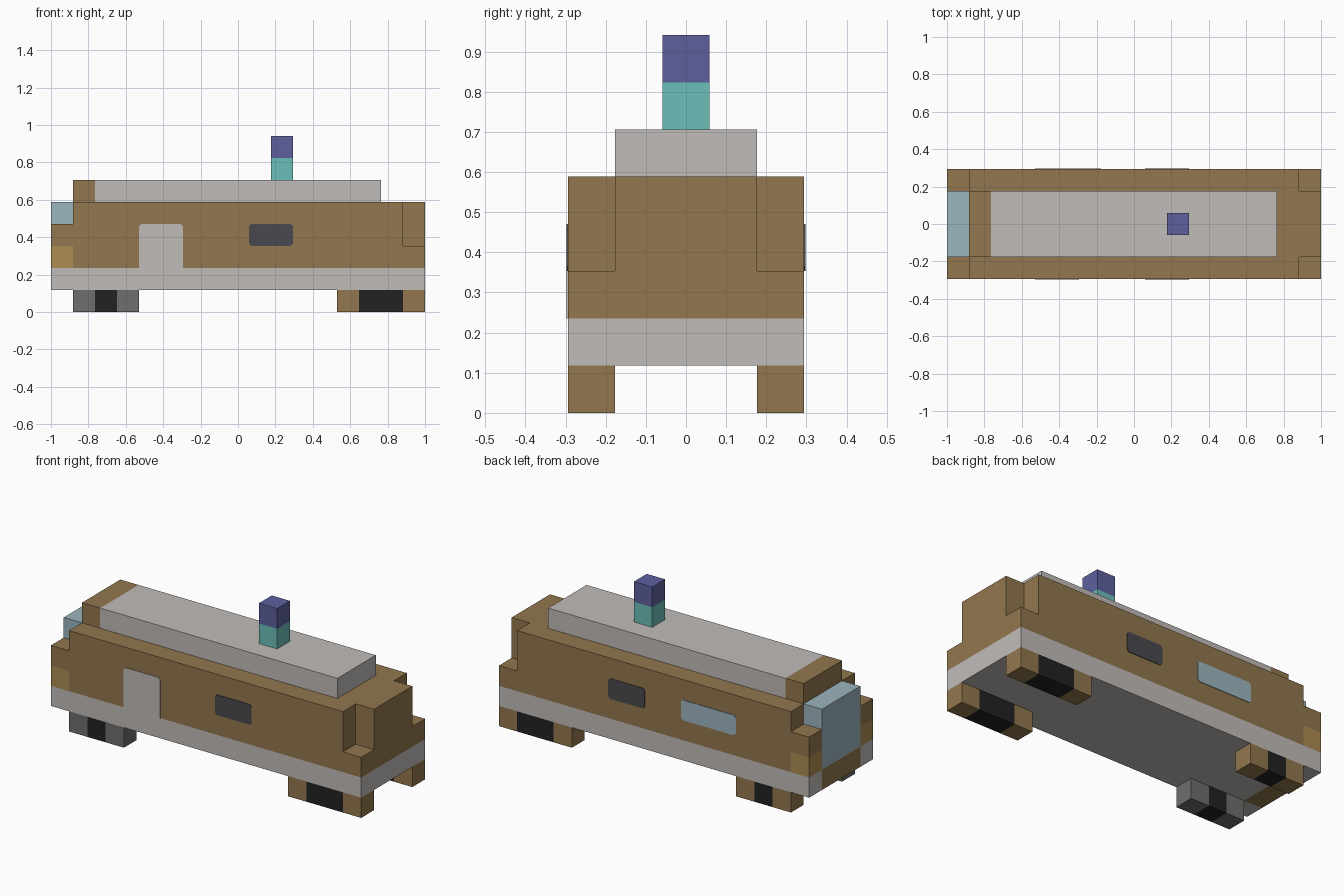
import bpy
import bmesh
from mathutils import Vector

if "Cube" in bpy.data.objects:
    bpy.data.objects.remove(bpy.data.objects["Cube"], do_unlink=True)

# The model sits on a block grid: 17 long, 5 wide, 8 high
LENGTH, WIDTH = 17, 5
U = 2 / LENGTH
PLATE = 0.03  # plate thickness in blocks


def linear(c):
    c /= 255
    return c / 12.92 if c <= 0.04045 else ((c + 0.055) / 1.055) ** 2.4


def material(name, r, g, b):
    m = bpy.data.materials.new(name)
    color = (linear(r), linear(g), linear(b), 1)
    m.use_nodes = True
    m.diffuse_color = color
    m.node_tree.nodes["Principled BSDF"].inputs["Base Color"].default_value = color
    return m


BROWN = material("brown", 146, 119, 78)
GREY = material("pale grey", 192, 188, 185)
GLASS = material("light blue glass", 156, 181, 190)
AMBER = material("amber", 174, 140, 83)
CHARCOAL = material("charcoal", 74, 74, 79)
MID_GREY = material("mid grey", 110, 110, 110)
BLACK = material("black", 34, 34, 34)
TEAL = material("teal", 107, 191, 185)
PURPLE = material("purple", 93, 96, 158)


def box(name, mat, x, y, z, chamfer=None):
    """Box from block ranges; chamfer picks which corners seen from the side are cut."""
    lo, hi = Vector((x[0], y[0], z[0])), Vector((x[1], y[1], z[1]))
    origin = Vector((LENGTH / 2, WIDTH / 2, 0))
    bm = bmesh.new()
    bmesh.ops.create_cube(bm, size=1)
    for v in bm.verts:
        p = Vector(a + (b - a) * (c + 0.5) for a, b, c in zip(lo, hi, v.co))
        v.co = (p - origin) * U
    if chamfer:
        middle = (lo.z + hi.z) / 2 * U
        edges = [e for e in bm.edges
                 if abs(e.verts[0].co.y - e.verts[1].co.y) > 1e-4
                 and (chamfer == "all" or e.verts[0].co.z > middle)]
        bmesh.ops.bevel(bm, geom=edges, offset=0.1 * U, segments=1, affect='EDGES')
    mesh = bpy.data.meshes.new(name)
    bm.to_mesh(mesh)
    bm.free()
    mesh.materials.append(mat)
    obj = bpy.data.objects.new(name, mesh)
    bpy.context.collection.objects.link(obj)
    return obj


FULL, MIDDLE = (0, 5), (1, 4)
SIDES = {"front": (0, 1), "back": (4, 5)}

# Hull: lower skirt, main body, tail and roof
box("skirt", GREY, (1, 17), FULL, (1, 2))
box("main_body", BROWN, (1, 16), FULL, (2, 5))
box("tail_center", BROWN, (16, 17), MIDDLE, (2, 5))
box("roof", GREY, (2, 15), MIDDLE, (5, 6))
box("roof_nose", BROWN, (1, 2), MIDDLE, (5, 6))

# Nose: bumper and windscreen
box("bumper", BROWN, (0, 1), MIDDLE, (1, 2))
box("windscreen", GLASS, (0, 1), MIDDLE, (2, 5))

# Roof beacon
box("beacon_base", TEAL, (10, 11), (2, 3), (6, 7))
box("beacon_top", PURPLE, (10, 11), (2, 3), (7, 8))

# Corner blocks and wheels on both sides
for side, y in SIDES.items():
    box(f"{side}_tail_corner", BROWN, (16, 17), y, (2, 3))
    box(f"{side}_nose_skirt", GREY, (0, 1), y, (1, 2))
    box(f"{side}_headlight", AMBER, (0, 1), y, (2, 3))
    box(f"{side}_nose_corner", BROWN, (0, 1), y, (3, 4))

    rim = MID_GREY if side == "front" else BROWN
    for wheel, mat, cuts in (("nose_wheel", rim, (1, 2, 3, 4)),
                             ("tail_wheel", BROWN, (13, 14, 16, 17))):
        a, b, c, d = cuts
        box(f"{side}_{wheel}_rim_a", mat, (a, b), y, (0, 1))
        box(f"{side}_{wheel}_hub", BLACK, (b, c), y, (0, 1))
        box(f"{side}_{wheel}_rim_b", mat, (c, d), y, (0, 1))

# Door and windows as thin plates on the side walls
FRONT_WALL, BACK_WALL = (-PLATE, 0), (5, 5 + PLATE)
box("door", GREY, (4, 6), FRONT_WALL, (2, 4), chamfer="top")
box("front_window", CHARCOAL, (9, 11), FRONT_WALL, (3, 4), chamfer="all")
box("back_window", CHARCOAL, (9, 11), BACK_WALL, (3, 4), chamfer="all")
box("back_long_window", GLASS, (4, 7), BACK_WALL, (3, 4), chamfer="all")
